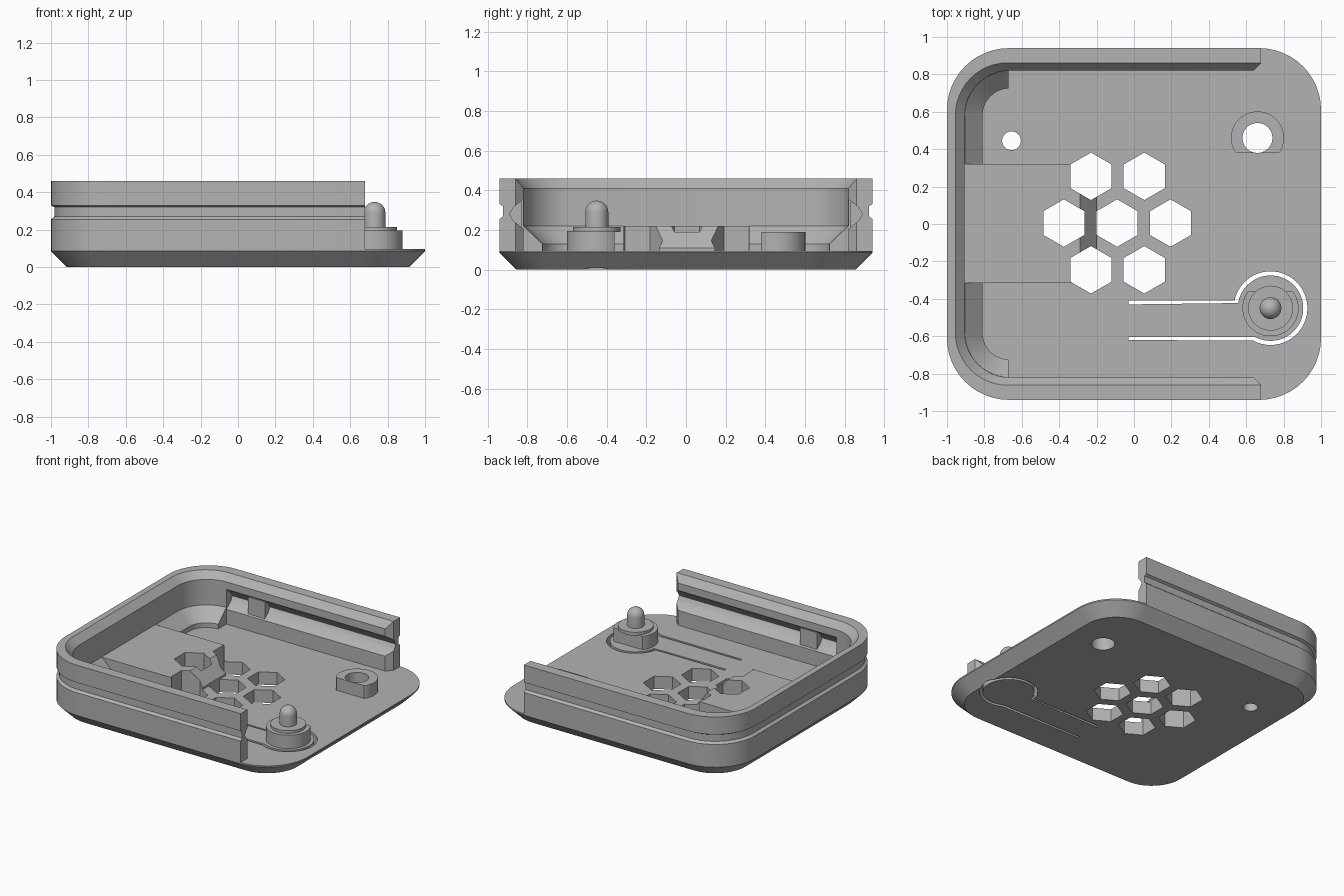
import bpy, bmesh, math

cube = bpy.data.objects.get("Cube")
if cube:
    bpy.data.objects.remove(cube, do_unlink=True)

grey = bpy.data.materials.new("plain grey")
grey.use_nodes = True
GREY = (0.45, 0.45, 0.45, 1)
grey.diffuse_color = GREY
grey.node_tree.nodes["Principled BSDF"].inputs["Base Color"].default_value = GREY


def loft(name, rings):
    """Closed solid through rings of (x, y, z) points."""
    bm = bmesh.new()
    loops = [[bm.verts.new(p) for p in ring] for ring in rings]
    n = len(loops[0])
    for a, b in zip(loops, loops[1:]):
        for i in range(n):
            j = (i + 1) % n
            bm.faces.new((a[i], a[j], b[j], b[i]))
    bm.faces.new(loops[0][::-1])
    bm.faces.new(loops[-1])
    bmesh.ops.recalc_face_normals(bm, faces=bm.faces)
    mesh = bpy.data.meshes.new(name)
    bm.to_mesh(mesh)
    bm.free()
    mesh.materials.append(grey)
    obj = bpy.data.objects.new(name, mesh)
    bpy.context.collection.objects.link(obj)
    return obj


def prism(name, outline, z0, z1):
    return loft(name, [[(x, y, z) for x, y in outline] for z in (z0, z1)])


def box(name, x0, x1, y0, y1, z0, z1):
    return prism(name, [(x0, y0), (x1, y0), (x1, y1), (x0, y1)], z0, z1)


def circle(x, y, r, n=48, turn=0):
    step = math.tau / n
    return [(x + r * math.cos(turn + i * step), y + r * math.sin(turn + i * step)) for i in range(n)]


def corner(cx, cy, r, start, steps=12):
    return [(cx + r * math.cos(a), cy + r * math.sin(a))
            for a in (start + math.pi / 2 * i / steps for i in range(steps + 1))]


def round_rect(hx, hy, r, z):
    pts = []
    for k, (sx, sy) in enumerate([(1, 1), (-1, 1), (-1, -1), (1, -1)]):
        pts += corner(sx * (hx - r), sy * (hy - r), r, k * math.pi / 2)
    return [(x, y, z) for x, y in pts]


def tray_ring(x0, x1, hy, r, z):
    """Rounded on the -x side, square on the +x side."""
    pts = [(x1, hy)] + corner(x0 + r, hy - r, r, math.pi / 2)
    pts += corner(x0 + r, r - hy, r, math.pi) + [(x1, -hy)]
    return [(x, y, z) for x, y in pts]


def cut(obj, cutters, keep=False):
    for c in cutters:
        c.hide_render = True
        mod = obj.modifiers.new("cut", 'BOOLEAN')
        mod.operation, mod.solver, mod.object = 'DIFFERENCE', 'EXACT', c
        bpy.context.view_layer.objects.active = obj
        bpy.ops.object.modifier_apply(modifier=mod.name)
    if not keep:
        drop(cutters)


def drop(objs):
    for o in objs:
        bpy.data.objects.remove(o, do_unlink=True)


FLOOR = 0.095

# Base plate with chamfered underside
base = loft("base_plate", [round_rect(0.915, 0.855, 0.25, 0),
                           round_rect(1, 0.94, 0.33, 0.085),
                           round_rect(1, 0.94, 0.33, FLOOR)])

# Raised platform with sloped end
platform = loft("vent_platform", [[(x, y, z) for x, z in
                [(-0.93, 0.09), (-0.2, 0.09), (-0.2, 0.11), (-0.29, 0.22), (-0.93, 0.22)]]
                for y in (-0.315, 0.32)])

# Hexagonal vents through plate and platform
vents = [prism("vent_cutter", circle(x, y, 0.127, 6, math.pi / 2), -0.1, 0.4)
         for x, y in [(-0.23, 0.255), (-0.23, -0.245), (0.055, 0.255), (0.055, -0.245),
                      (-0.375, 0.005), (-0.09, 0.005), (0.195, 0.005)]]
cut(platform, vents, keep=True)
cut(base, vents)

# Spring slot around the button
BX, BY = 0.73, -0.45
path = [(-0.03, -0.42)]
left, right = [(-0.03, -0.41)], [(-0.03, -0.43)]
for i in range(41):
    a = math.radians(171 - 289 * i / 40)
    for side, r in ((left, 0.197), (right, 0.175)):
        side.append((BX + r * math.cos(a), BY + r * math.sin(a)))
left[1] = (0.54, -0.41)
left.append((-0.03, -0.62))
right.append((-0.03, -0.604))
slot = prism("slot_cutter", left + right[::-1], -0.1, 0.3)

# Round holes
socket_hole = prism("socket_hole", circle(0.66, 0.46, 0.08), -0.1, 0.4)
pin_hole = prism("pin_hole", circle(-0.655, 0.445, 0.05, 32), -0.1, 0.4)
cut(base, [slot, pin_hole])
cut(base, [socket_hole], keep=True)

# Socket collar with one flat side
collar = prism("socket_collar", [(x, max(y, 0.38)) for x, y in circle(0.66, 0.46, 0.142)], 0.09, 0.19)
cut(collar, [socket_hole])

# Button: flat-sided foot, flange, domed pin
foot = prism("button_foot", [(x, min(y, -0.36)) for x, y in circle(BX, BY, 0.15)], 0.09, 0.195)
flange = prism("button_flange", circle(BX, BY, 0.12), 0.19, 0.215)
dome = [(0.058, 0.21)] + [(0.058 * math.cos(a), 0.29 + 0.058 * math.sin(a))
                          for a in (math.radians(d) for d in range(0, 90, 11))]
pin = loft("button_pin", [[(x, y, z) for x, y in circle(BX, BY, r, 32)] for r, z in dome])

# Three-sided wall with an outer groove
END = 0.68
wall = loft("wall", [tray_ring(d - 1, END, 0.94 - d, 0.33 - d, z) for d, z in
                     [(0, 0.09), (0, 0.255), (0.018, 0.27), (0.018, 0.32), (0, 0.33), (0, 0.46)]])
cavity = loft("cavity", [tray_ring(x0, 1, hy, r, z) for x0, hy, r, z in
                         [(-0.905, 0.82, 0.24, 0), (-0.905, 0.82, 0.24, 0.41),
                          (-0.955, 0.862, 0.28, 0.46), (-0.955, 0.862, 0.28, 0.5)]])
rails = []
for s in (1, -1):
    rails.append(loft("rail_groove", [[(x, s * y, z) for y, z in
                 [(0.8, 0.37), (0.87, 0.315), (0.89, 0.28), (0.87, 0.245), (0.8, 0.19)]]
                 for x in (-0.67, 0.8)]))
    rails.append(prism("end_bevel", [(0.62, s * 0.8), (0.7, s * 0.88), (0.7, s * 0.8)], 0, 0.6))
cut(wall, [cavity] + rails)

# Stop blocks in the rail grooves
for s, label in ((1, "back"), (-1, "front")):
    ys = sorted((s * 0.83, s * 0.9))
    box(label + "_rail_stop", -0.5, -0.36, *ys, 0.2, 0.34)

# Sloped corner supports
support = loft("corner_supports", [tray_ring(-0.94, -0.67, 0.855, 0.27, z) for z in (0.09, 0.22)])
funnel = loft("funnel", [tray_ring(x0, 0, hy, r, z) for x0, hy, r, z in
                         [(-0.81, 0.725, 0.145, 0), (-0.81, 0.725, 0.145, 0.13),
                          (-0.905, 0.82, 0.24, 0.221), (-0.905, 0.82, 0.24, 0.3)]])
cut(support, [funnel, box("gap", -1.1, 0, -0.315, 0.32, 0, 0.5)])

# Smooth the curved faces, keep edges crisp
for obj in list(bpy.context.scene.objects):
    if obj.type == 'MESH':
        bpy.ops.object.select_all(action='DESELECT')
        obj.select_set(True)
        bpy.context.view_layer.objects.active = obj
        bpy.ops.object.shade_smooth_by_angle(angle=math.radians(25))
